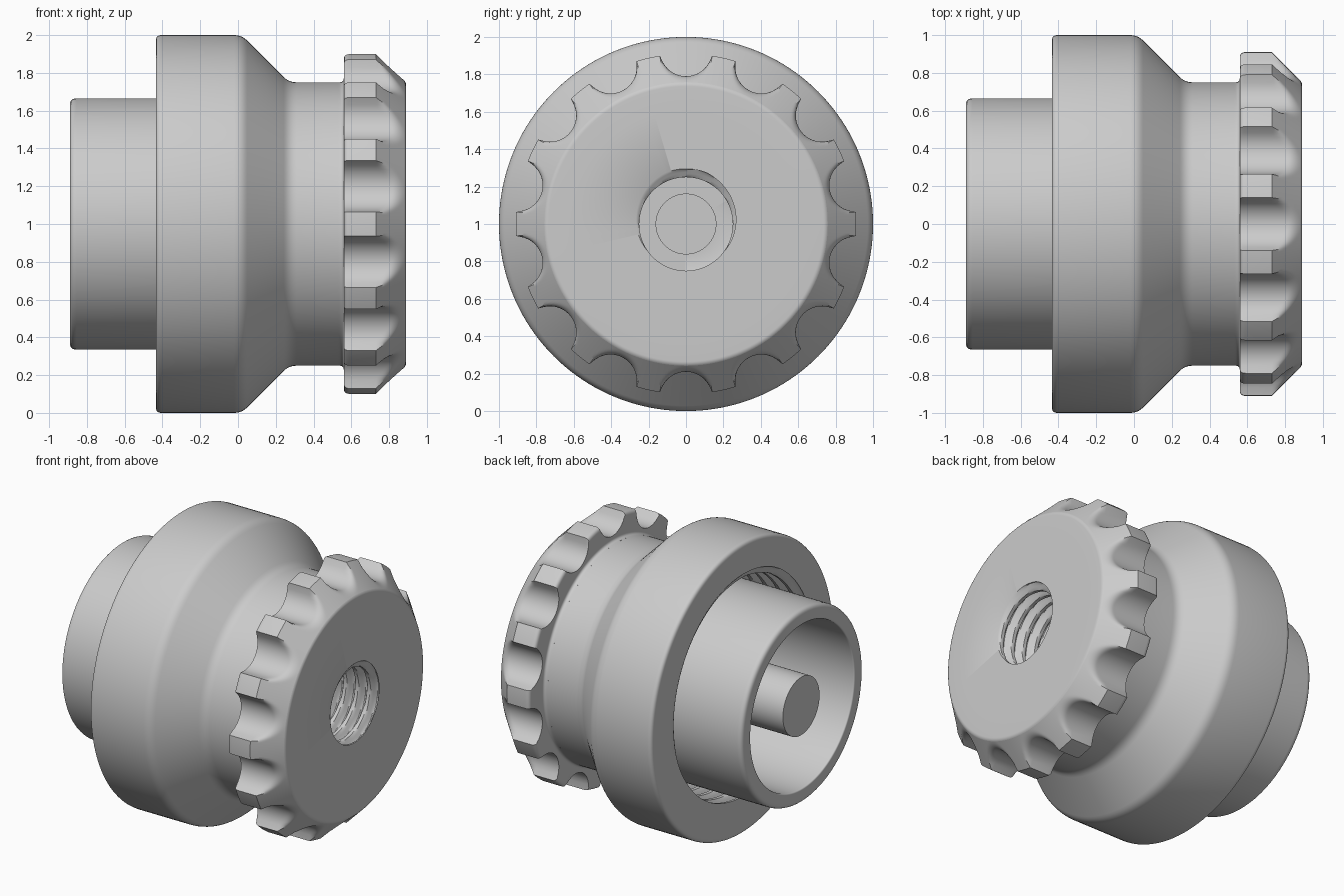
import bpy, bmesh, math
from mathutils import Vector

if "Cube" in bpy.data.objects:
    bpy.data.objects.remove(bpy.data.objects["Cube"], do_unlink=True)

grey = bpy.data.materials.new("plain_grey")
grey.use_nodes = True
grey.diffuse_color = (0.6, 0.6, 0.6, 1)
grey.node_tree.nodes["Principled BSDF"].inputs["Base Color"].default_value = (0.6, 0.6, 0.6, 1)

LOBES = 14
TOP = math.pi / 2


def rounded(points, steps=5):
    """Profile points (x, radius, fillet) -> list of (x, radius) with rounded corners."""
    out = []
    for i, (x, r, f) in enumerate(points):
        p = Vector((x, r))
        if not f:
            out.append((x, r))
            continue
        a = p + (Vector(points[i - 1][:2]) - p).normalized() * f
        b = p + (Vector(points[i + 1][:2]) - p).normalized() * f
        for k in range(steps + 1):
            t = k / steps
            q = a * (1 - t) ** 2 + p * 2 * t * (1 - t) + b * t * t
            out.append((q.x, q.y))
    return out


def dense(a, b, n):
    """Points strictly between two profile points."""
    return [(a[0] + (b[0] - a[0]) * k / n, a[1] + (b[1] - a[1]) * k / n, 0) for k in range(1, n)]


def thread(x_from, x_to, minor, depth, pitch):
    """Stations of an internal helical thread; the radius depends on the angle."""
    n = round(abs(x_to - x_from) / pitch * 12)

    def radius_at(x):
        def radius(angle):
            t = ((x - x_to) / pitch - (angle - TOP) / math.tau) % 1
            return minor + depth * min(1, max(0, 1.7 * abs(2 * t - 1) - 0.5))
        return radius
    return [(x, radius_at(x)) for x in (x_from + (x_to - x_from) * k / n for k in range(n + 1))]


def scalloped(r):
    """Radius function that cuts round finger notches into the rim."""
    centre, size, blend = 0.93, 0.14, 0.035
    step = math.tau / LOBES

    def radius(angle):
        a = (angle - TOP + step / 2) % step - step / 2
        side = centre * math.sin(a)
        if abs(side) >= size:
            return r
        notch = centre * math.cos(a) - math.sqrt(size ** 2 - side ** 2)
        h = max(blend - abs(r - notch), 0) / blend
        return min(r, notch) - h * h * blend / 4
    return radius


def turned(name, stations, segments):
    """Revolve stations (x, radius or radius function) about the x axis."""
    bm = bmesh.new()
    rings = []
    for x, r in stations:
        ring = []
        for s in range(segments):
            a = math.tau * s / segments
            rad = r(a) if callable(r) else r
            ring.append(bm.verts.new((x, rad * math.cos(a), 1 + rad * math.sin(a))))
        rings.append(ring)
    for p, q in zip(rings, rings[1:]):
        for s in range(segments):
            n = (s + 1) % segments
            bm.faces.new((p[s], p[n], q[n], q[s]))
    bmesh.ops.remove_doubles(bm, verts=bm.verts, dist=0.00005)
    bmesh.ops.recalc_face_normals(bm, faces=bm.faces)
    mesh = bpy.data.meshes.new(name)
    bm.to_mesh(mesh)
    bm.free()
    mesh.materials.append(grey)
    obj = bpy.data.objects.new(name, mesh)
    bpy.context.collection.objects.link(obj)
    bpy.ops.object.select_all(action="DESELECT")
    obj.select_set(True)
    bpy.context.view_layer.objects.active = obj
    bpy.ops.object.shade_smooth_by_angle(angle=math.radians(35))
    return obj


# Wide collar: threaded recess at the back, cone and neck towards the head
collar = [(0.1, 0), (0.1, 0.75)]
collar += thread(0.08, -0.435, 0.74, 0.05, 0.1)
collar += rounded([(-0.435, 0.8, 0), (-0.435, 1, 0.03), (0.02, 1, 0.04),
                   (0.27, 0.75, 0.04), (0.54, 0.75, 0)])
collar += [(0.54, 0.7), (0.15, 0.7), (0.15, 0)]
turned("collar", collar, 160)

# Finger-grip head: threaded bore, chamfered face and scalloped rim
head = [(0.25, 0), (0.25, 0.16), (0.3, 0.16), (0.3, 0.25)]
head += thread(0.32, 0.89, 0.25, 0.045, 0.09)
shoulder, face_edge = (0.73, 0.91), (0.89, 0.75)
outer = [(0.89, 0.6, 0), (*face_edge, 0.015), *dense(face_edge, shoulder, 20),
         (*shoulder, 0), (0.56, 0.91, 0.03), (0.56, 0.75, 0.022), (0.53, 0.75, 0)]
head += [(x, scalloped(r) if r > 0.74 else r) for x, r in rounded(outer)]
head += [(0.53, 0.71), (0.2, 0.71), (0.2, 0)]
turned("scalloped_head", head, LOBES * 32)

# Hollow plug tube
turned("plug_tube", rounded([(0.12, 0, 0), (0.12, 0.665, 0), (-0.89, 0.665, 0.035),
                             (-0.89, 0.565, 0.012), (0.05, 0.565, 0), (0.05, 0, 0)]), 128)

# Centre pin
turned("centre_pin", rounded([(0.08, 0, 0), (0.08, 0.2, 0), (-0.88, 0.2, 0), (-0.88, 0, 0)]), 64)
